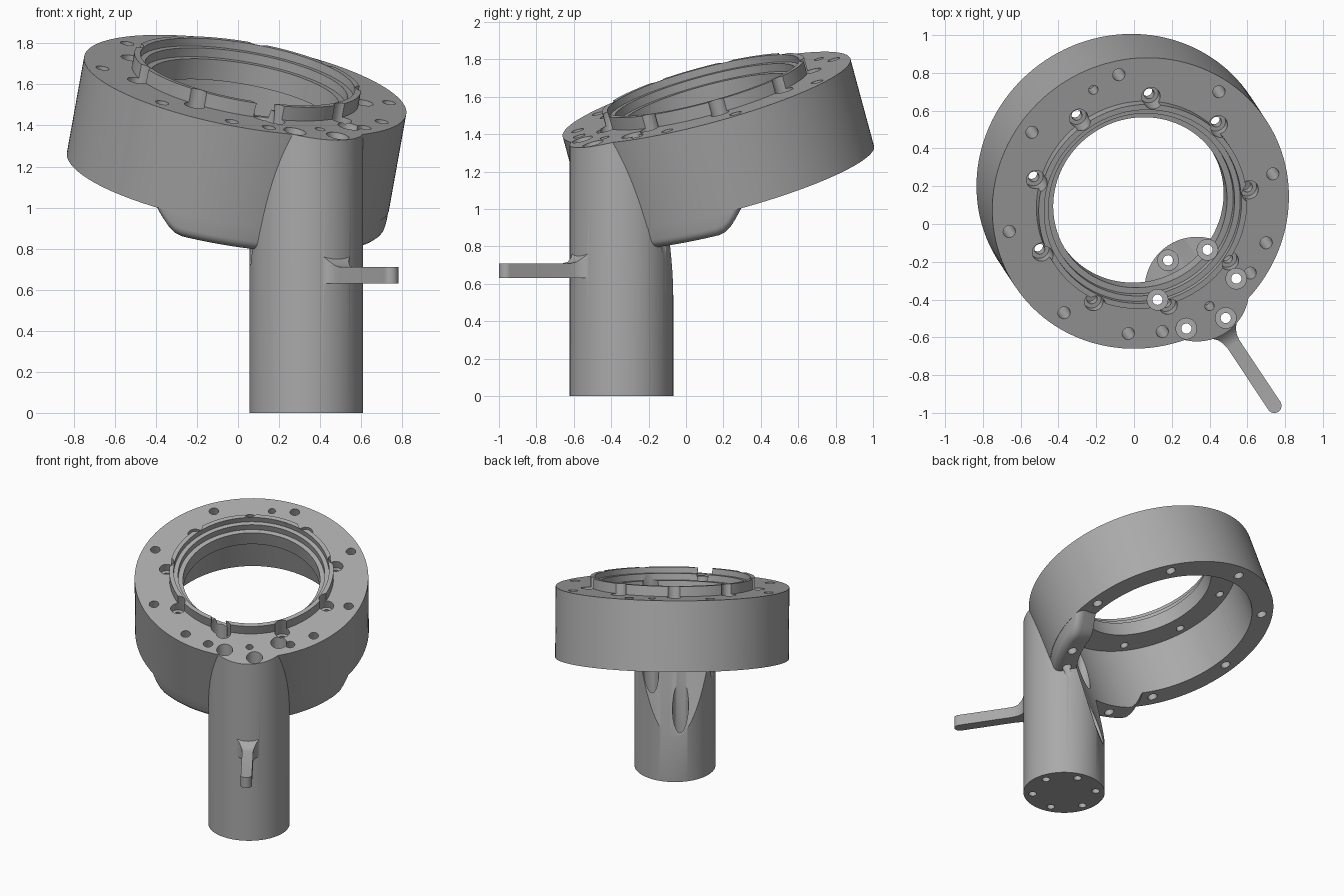
import bpy, bmesh, math
from mathutils import Matrix, Vector

if "Cube" in bpy.data.objects:
    bpy.data.objects.remove(bpy.data.objects["Cube"])

grey = bpy.data.materials.new("plain grey")
grey.use_nodes = True
colour = (0.40, 0.40, 0.40, 1)
grey.diffuse_color = colour
grey.node_tree.nodes["Principled BSDF"].inputs["Base Color"].default_value = colour

# Frame of the tilted ring: local z is its axis, local x its low side
TILT = math.radians(18)
lean = Vector((0.553, -0.833, 0)).normalized()
up = Vector((0, 0, 1))
axis = lean * math.sin(TILT) + up * math.cos(TILT)
low = lean * math.cos(TILT) - up * math.sin(TILT)
side = axis.cross(low)
CENTRE = Vector((0.035, 0.11, 1.595))
RING = Matrix.Translation(CENTRE) @ Matrix((low, side, axis)).transposed().to_4x4()
COLUMN = Vector((0.333, -0.345, 0))
R_OUT, R_BORE, R_COL, DEPTH = 0.797, 0.645, 0.277, 0.49


def loft(bm, sections, closed, matrix):
    """Skin a run of equal-length point loops."""
    loops = [[bm.verts.new(matrix @ Vector(p)) for p in s] for s in sections]
    n = len(loops[0])
    for i in range(len(loops) - (0 if closed else 1)):
        a, b = loops[i], loops[(i + 1) % len(loops)]
        for j in range(n):
            k = (j + 1) % n
            bm.faces.new((a[j], a[k], b[k], b[j]))
    if not closed:
        bm.faces.new(loops[0])
        bm.faces.new(loops[-1])


def lathe(bm, profile, matrix, steps=32):
    """Turn (radius, height) points that start and end on the axis."""
    sections = []
    for i in range(steps):
        a = math.tau * i / steps
        sections.append([(r * math.cos(a), r * math.sin(a), z) for r, z in profile])
    loft(bm, sections, True, matrix)


def rod(radius, bottom, top):
    return [(0, bottom), (radius, bottom), (radius, top), (0, top)]


def finish(name, bm):
    bmesh.ops.remove_doubles(bm, verts=bm.verts, dist=1e-5)
    bmesh.ops.dissolve_degenerate(bm, edges=bm.edges, dist=1e-6)
    bmesh.ops.recalc_face_normals(bm, faces=bm.faces)
    mesh = bpy.data.meshes.new(name)
    bm.to_mesh(mesh)
    bm.free()
    mesh.materials.append(grey)
    obj = bpy.data.objects.new(name, mesh)
    bpy.context.collection.objects.link(obj)
    return obj


def turned(name, profile, matrix, steps=32):
    bm = bmesh.new()
    lathe(bm, profile, matrix, steps)
    return finish(name, bm)


def combine(target, tool, operation):
    """Apply a boolean and remove the tool."""
    mod = target.modifiers.new("combine", "BOOLEAN")
    mod.operation, mod.object, mod.solver = operation, tool, "EXACT"
    bpy.context.view_layer.objects.active = target
    bpy.ops.object.modifier_apply(modifier=mod.name)
    bpy.data.objects.remove(tool)


def on_top(x, y):
    """Ring-aligned frame at the point of the sloping top face above (x, y)."""
    rel = Vector((x, y, 0)) - Vector((CENTRE.x, CENTRE.y, 0))
    rel.z = -(axis.x * rel.x + axis.y * rel.y) / axis.z
    return Matrix.Translation(rel) @ RING


def holes(target, spots):
    bm = bmesh.new()
    for matrix, profile in spots:
        lathe(bm, profile, matrix, 24)
    combine(target, finish("hole_cutters", bm), "DIFFERENCE")


# Ring body with the raised locating lip
housing = turned("tilted_ring_housing", [
    (0, -DEPTH), (R_OUT, -DEPTH), (R_OUT, 0), (0.56, 0), (0.56, 0.07), (0, 0.07)],
    RING, 128)

# Upright column, trimmed flush with the sloping top face
column = turned("column", rod(R_COL, 0, 1.8), Matrix.Translation(COLUMN), 96)
combine(column, turned("trim", rod(3, 0, 3), RING), "DIFFERENCE")

# Rounded lobe that deepens the low side of the ring
sections = []
for i in range(45):
    t = math.radians(-62 + 124 * i / 44)
    f = min(1, (62 - abs(math.degrees(t))) / 14)
    b = -0.47 - 0.14 * math.sin(f * math.pi / 2) ** 1.2
    r = R_OUT - 0.002
    section = [(0.6, -0.4), (r, -0.4)]
    for k in range(6):
        a = math.pi / 2 * k / 5
        section.append((r - 0.05 * (1 - math.cos(a)), b + 0.05 * (1 - math.sin(a))))
    section.append((0.6, b))
    sections.append([(q * math.cos(t), q * math.sin(t), z) for q, z in section])
bm = bmesh.new()
loft(bm, sections, False, RING)
lobe = finish("low_side_lobe", bm)

# Side arm: flared root, straight bar, rounded tip
half = 0.038
stations = [(0.2, 0.1, 0.79), (0.262, 0.08, 0.765), (0.285, 0.058, 0.74),
            (0.315, 0.044, 0.718), (0.35, half, 0.71)]
for k in range(9):
    a = math.pi / 2 * k / 8.3
    stations.append((0.741 + half * math.sin(a), half * math.cos(a), 0.71))
bm = bmesh.new()
across = up.cross(lean)
arm_frame = Matrix.Translation(COLUMN) @ Matrix((lean, across, up)).transposed().to_4x4()
loft(bm, [[(s, -w, 0.63), (s, w, 0.63), (s, w, z), (s, -w, z)] for s, w, z in stations],
     False, arm_frame)
arm = finish("side_arm", bm)

for part in (lobe, column, arm):
    combine(housing, part, "UNION")

# Stepped bore, which also scoops the back of the column
combine(housing, turned("bore", [
    (0, -1.7), (R_BORE, -1.7), (R_BORE, -0.12), (0.467, -0.12), (0.467, -0.015),
    (0.5, -0.015), (0.5, 0.03), (0.53, 0.03), (0.53, 0.5), (0, 0.5)], RING, 128),
    "DIFFERENCE")

# Counterbored vertical bolt holes down the column
stepped = [(0, -0.1), (0.027, -0.1), (0.027, 0.12), (0.055, 0.12), (0.055, 2), (0, 2)]
spots = []
for i in range(6):
    a = math.radians(15 + 60 * i)
    place = COLUMN + Vector((math.cos(a), math.sin(a), 0)) * 0.216
    spots.append((Matrix.Translation(place), stepped))
holes(housing, spots)

# Nine screw pockets around the lip
pocket = [(0, -0.2), (0.028, -0.2), (0.028, -0.06), (0.05, -0.06), (0.05, 0.2), (0, 0.2)]
first = RING.inverted() @ on_top(0.09, 0.68).translation
start = math.atan2(first.y, first.x)
holes(housing, [(RING @ Matrix.Rotation(start + math.tau * i / 9, 4, "Z")
                 @ Matrix.Translation((0.585, 0, 0)), pocket) for i in range(9)])

# Through holes and two shallow dowel holes in the flange
through = [(-0.08, 0.79), (0.45, 0.70), (0.735, 0.265), (0.70, -0.10), (-0.54, 0.485),
           (-0.66, -0.04), (-0.37, -0.47), (-0.03, -0.58), (0.15, -0.57), (0.615, -0.26)]
dowels = [(-0.215, 0.71), (0.40, -0.435)]
holes(housing, [(on_top(*p), rod(0.033, -0.7, 0.1)) for p in through]
      + [(on_top(*p), rod(0.025, -0.12, 0.1)) for p in dowels])

# Smooth shading with sharp rims
for o in bpy.context.selected_objects:
    o.select_set(False)
housing.select_set(True)
bpy.context.view_layer.objects.active = housing
bpy.ops.object.shade_smooth_by_angle(angle=math.radians(30))
